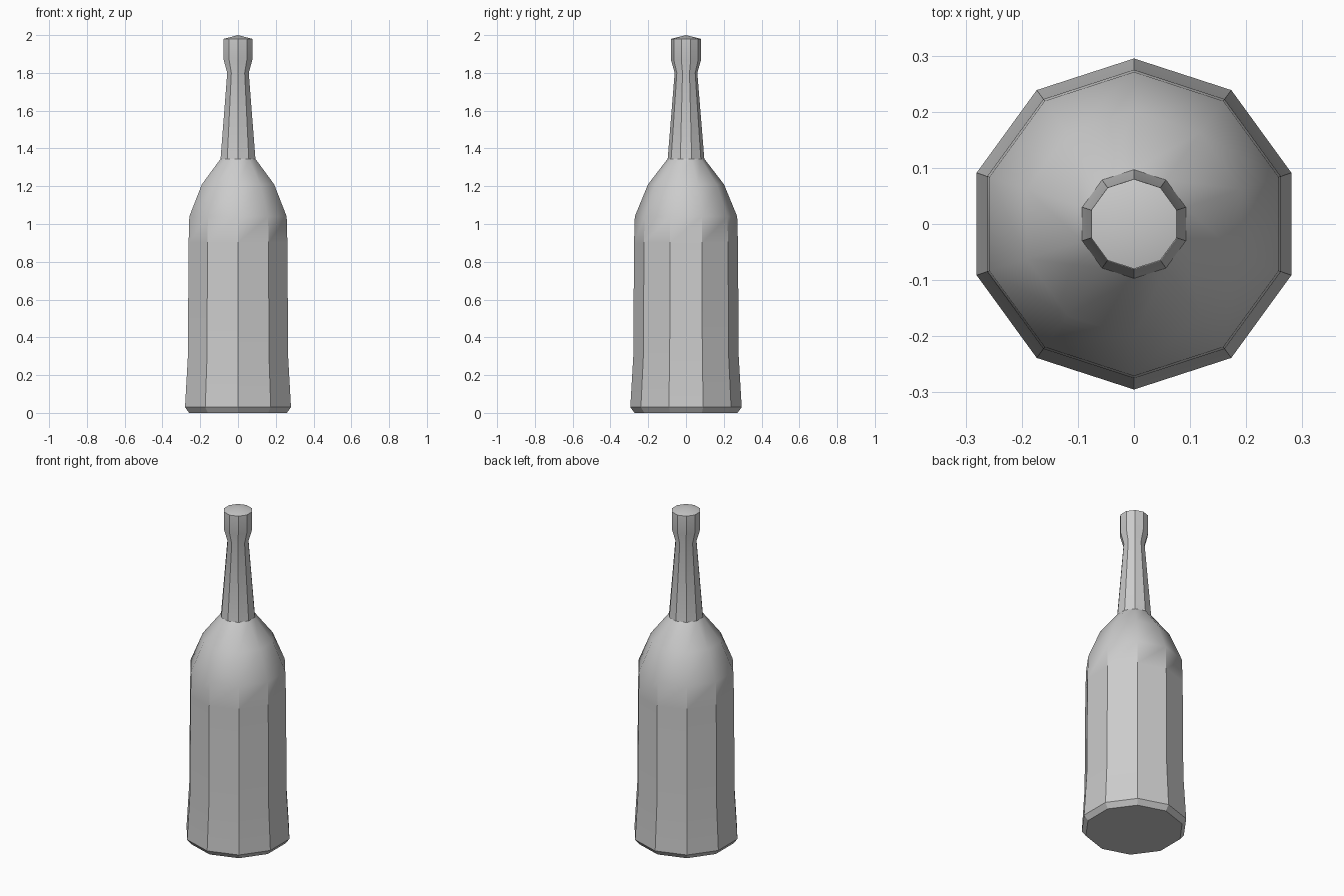
import bpy, bmesh
from math import sin, cos, radians

if "Cube" in bpy.data.objects:
    bpy.data.objects.remove(bpy.data.objects["Cube"])

SIDES = 10
# Profile: radius at the corners, height, whether the ring is a hard edge
PROFILE = [
    (0.272, 0.00, True), (0.295, 0.03, True), (0.279, 0.30, False),
    (0.275, 0.90, False), (0.271, 1.04, False), (0.201, 1.21, False),
    (0.097, 1.345, True), (0.060, 1.80, False), (0.080, 1.87, False),
    (0.080, 1.98, True),
]
SHOULDER = (4, 5)  # profile spans with smooth upright edges

bm = bmesh.new()

# Rings of the bottle
rings = []
for r, z, hard in PROFILE:
    angles = [radians(90 + 360 * i / SIDES) for i in range(SIDES)]
    rings.append([bm.verts.new((r * cos(a), r * sin(a), z)) for a in angles])

# Walls
for low, high in zip(rings, rings[1:]):
    for i in range(SIDES):
        j = (i + 1) % SIDES
        bm.faces.new((low[i], low[j], high[j], high[i]))

# Flat base and shallow domed top
bm.faces.new(rings[0][::-1])
tip = bm.verts.new((0, 0, 2.0))
for i in range(SIDES):
    bm.faces.new((rings[-1][i], rings[-1][(i + 1) % SIDES], tip))

# Smooth shading with crisp facets on body and neck
for f in bm.faces:
    f.smooth = True
for k, ring in enumerate(rings):
    for i in range(SIDES):
        if PROFILE[k][2]:
            bm.edges.get((ring[i], ring[(i + 1) % SIDES])).smooth = False
        if k + 1 < len(rings) and k not in SHOULDER:
            bm.edges.get((ring[i], rings[k + 1][i])).smooth = False

bmesh.ops.recalc_face_normals(bm, faces=bm.faces)
mesh = bpy.data.meshes.new("bottle")
bm.to_mesh(mesh)
bm.free()
bpy.context.collection.objects.link(bpy.data.objects.new("bottle", mesh))
